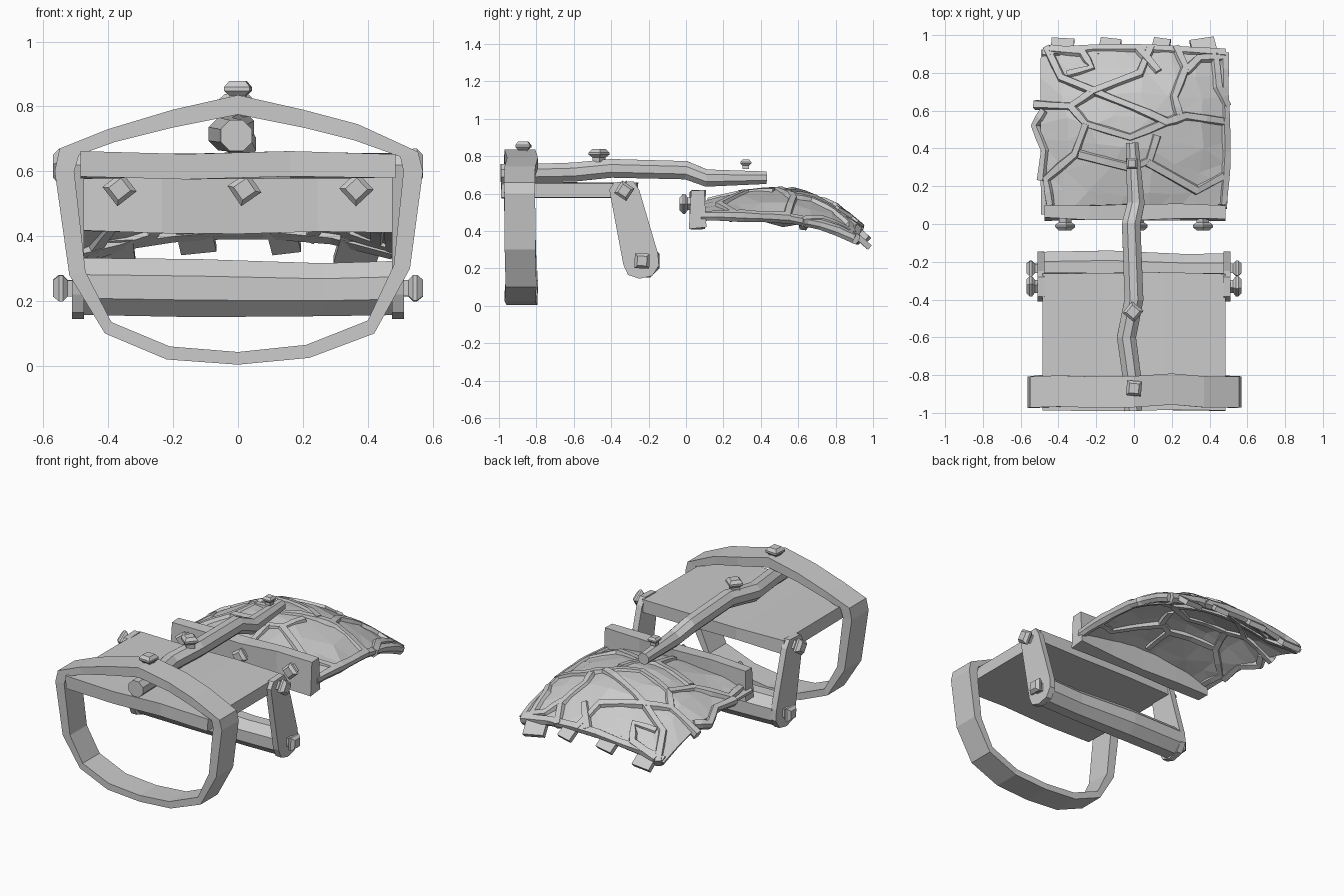
import bpy, bmesh, math, random
from mathutils import Vector, Matrix

if "Cube" in bpy.data.objects:
    bpy.data.objects.remove(bpy.data.objects["Cube"])
random.seed(4)


def finish(bm, name):
    bmesh.ops.recalc_face_normals(bm, faces=bm.faces)
    me = bpy.data.meshes.new(name)
    bm.to_mesh(me)
    bm.free()
    ob = bpy.data.objects.new(name, me)
    bpy.context.collection.objects.link(ob)
    return ob


def loft(bm, rings, close=False):
    vs = [[bm.verts.new(p) for p in r] for r in rings]
    n = len(vs[0])
    count = len(vs) if close else len(vs) - 1
    for i in range(count):
        a, b = vs[i], vs[(i + 1) % len(vs)]
        for j in range(n):
            k = (j + 1) % n
            bm.faces.new((a[j], a[k], b[k], b[j]))
    if not close:
        bm.faces.new(vs[0])
        bm.faces.new(vs[-1])


def sweep(bm, path, section, up=lambda p: Vector((0, 0, 1))):
    """Sweep (side, up) section along path of (point, scale)."""
    pts = [Vector(p) for p, s in path]
    rings = []
    for i, p in enumerate(pts):
        t = (pts[min(i + 1, len(pts) - 1)] - pts[max(i - 1, 0)]).normalized()
        side = t.cross(up(p)).normalized()
        u = side.cross(t)
        rings.append([p + (side * a + u * b) * path[i][1] for a, b in section])
    loft(bm, rings)


def circle(n, r=1.0):
    return [(r * math.cos(2 * math.pi * (i + .5) / n), r * math.sin(2 * math.pi * (i + .5) / n)) for i in range(n)]


def bolt(name, loc, axis, size=1.0, turn=0.2):
    """Chunky four-sided stud, wide in the middle."""
    bm = bmesh.new()
    prof = [(-.04, .035), (-.015, .035), (0, .056), (.012, .056), (.03, .036)]
    loft(bm, [[(r * math.cos(turn + k * math.pi / 2), r * math.sin(turn + k * math.pi / 2), h)
               for k in range(4)] for h, r in prof])
    q = Vector(axis).to_track_quat('Z', 'Y').to_matrix().to_4x4()
    bm.transform(Matrix.Translation(loc) @ q @ Matrix.Scale(size, 4))
    return finish(bm, name)


def plank(name, lo, hi, nx, jitter):
    """Board along x with unevenly hewn edges."""
    bm = bmesh.new()
    rings = []
    for i in range(nx + 1):
        x = lo[0] + (hi[0] - lo[0]) * i / nx
        rings.append([(x, y + random.uniform(-jitter, jitter), z + random.uniform(-jitter, jitter))
                      for y, z in ((lo[1], lo[2]), (hi[1], lo[2]), (hi[1], hi[2]), (lo[1], hi[2]))])
    loft(bm, rings)
    return finish(bm, name)


# Standing hoop
outer = [(0, .835), (-.2, .79), (-.4, .73), (-.55, .67), (-.565, .6), (-.52, .28), (-.41, .10), (-.22, .02),
         (0, .004), (.22, .025), (.42, .10), (.53, .3), (.57, .6), (.555, .66), (.37, .745), (.2, .79)]
inner = [(0, .775), (-.2, .735), (-.38, .69), (-.49, .65), (-.505, .6), (-.47, .29), (-.39, .135), (-.21, .06),
         (0, .043), (.21, .065), (.4, .14), (.48, .31), (.51, .6), (.5, .645), (.36, .695), (.2, .735)]
bm = bmesh.new()
rings = []
for (ox, oz), (ix, iz) in zip(outer, inner):
    d = random.uniform(-.01, .01)
    rings.append([(ox, -.965 + d, oz), (ox, -.80 + d, oz), (ix, -.80 + d, iz), (ix, -.965 + d, iz)])
loft(bm, rings, close=True)
finish(bm, "hoop")

# Deck board, front cross plank and lower roller
plank("deck_board", (-.485, -.99, .58), (.485, -.26, .658), 3, .006)
plank("cross_plank", (-.475, .025, .415), (.485, .10, .61), 4, .01)
bm = bmesh.new()
sweep(bm, [((-.48, -.235, .245), 1), ((-.13, -.23, .24), 1.02), ((.26, -.24, .235), .93), ((.48, -.24, .24), .95)],
      circle(8, .095))
finish(bm, "roller")

# Side straps holding the roller
strap = [(-.41, .62), (-.385, .66), (-.28, .665), (-.25, .62), (-.15, .28), (-.145, .215), (-.18, .16),
         (-.25, .145), (-.31, .165), (-.335, .22)]
for s, side in ((-1, "left"), (1, "right")):
    bm = bmesh.new()
    loft(bm, [[(x * s, y, z) for y, z in strap] for x in (.475, .512)])
    finish(bm, side + "_strap")
    bolt(side + "_upper_bolt", (s * .54, -.33, .615), (s, 0, 0))
    bolt(side + "_lower_bolt", (s * .54, -.235, .24), (s, 0, 0), turn=.75)

# Crooked pole along the spine
bm = bmesh.new()
sweep(bm, [((-.005, -.99, .71), .052), ((-.01, -.82, .71), .053), ((-.04, -.6, .715), .055),
           ((.0, -.4, .735), .054), ((-.015, 0, .725), .053), ((.01, .11, .683), .05), ((-.01, .43, .685), .036)],
      circle(8))
finish(bm, "pole")

# Studs on top and on the plank
bolt("hoop_bolt", (0, -.87, .848), (0, 0, 1), turn=.7)
bolt("pole_bolt", (-.005, -.465, .808), (0, 0, 1), turn=.1)
bolt("pole_tip_bolt", (-.01, .32, .76), (0, 0, 1), .72, .8)
for x in (-.365, .02, .365):
    bolt("plank_bolt", (x, -.005, .545), (0, -1, 0), .95, random.uniform(-.3, .3))

# Domed shell surface
YS = [.03, .2, .4, .55, .7, .82, .92, 1.0]
CREST = [.53, .575, .61, .615, .58, .51, .425, .36]
DROP = [.06, .10, .14, .155, .155, .12, .08, .06]


def height(x, y):
    y = min(max(y, YS[0]), .999)
    i = max(k for k in range(len(YS) - 1) if YS[k] <= y)
    t = (y - YS[i]) / (YS[i + 1] - YS[i])
    c = CREST[i] + t * (CREST[i + 1] - CREST[i])
    d = DROP[i] + t * (DROP[i + 1] - DROP[i])
    return c - d * (x / .5) ** 2


def normal(p):
    e = .03
    return Vector((height(p.x - e, p.y) - height(p.x + e, p.y),
                   height(p.x, p.y - e) - height(p.x, p.y + e), 2 * e)).normalized()


bm = bmesh.new()
N = 7
grid = []
for j in range(N + 1):
    row = []
    for i in range(N + 1):
        x = -.49 + .97 * i / N + (random.uniform(-.03, .03) if 0 < i < N else 0)
        y = .05 + .87 * j / N + (random.uniform(-.03, .03) if 0 < j < N else 0)
        row.append(bm.verts.new((x, y, height(x, y) + random.uniform(-.006, .006))))
    grid.append(row)
for j in range(N):
    for i in range(N):
        bm.faces.new((grid[j][i], grid[j][i + 1], grid[j + 1][i + 1], grid[j + 1][i]))
bmesh.ops.triangulate(bm, faces=bm.faces)
shell = finish(bm, "shell")
mod = shell.modifiers.new("thickness", 'SOLIDIFY')
mod.thickness = .022
mod.offset = 0

# Raised seams branching over the shell, both sides
seams = [
    [(-.46, .93), (-.38, .77), (-.21, .70), (.03, .79), (.09, .93)],
    [(-.21, .70), (-.33, .62), (-.52, .63)],
    [(-.33, .62), (-.25, .53), (-.02, .46), (.17, .54), (.27, .57), (.48, .54)],
    [(-.25, .53), (-.31, .37), (-.46, .24), (-.44, .1)],
    [(-.21, .70), (-.01, .62), (.17, .54)],
    [(-.29, .37), (-.01, .30), (.08, .34), (.12, .47)],
    [(.07, .33), (.33, .18), (.48, .26)],
    [(.22, .93), (.27, .82), (.21, .67), (.24, .56)],
    [(.27, .80), (.34, .87), (.48, .88)],
    [(.43, .87), (.44, .72), (.49, .62)],
    [(-.47, .60), (-.52, .52), (-.47, .39), (-.49, .23)],
    [(.48, .56), (.485, .38), (.48, .24), (.47, .08)],
    [(-.44, .92), (-.27, .90), (-.22, .82), (-.35, .79)],
    [(.13, .8), (.02, .92)], [(-.01, .30), (.0, .12)],
    [(-.48, .90), (-.2, .925), (.1, .92), (.48, .90)],
    [(.48, .9), (.475, .72), (.485, .55)],
]
section = [(-.026, 0), (-.017, .026), (.017, .026), (.026, 0), (.017, -.026), (-.017, -.026)]
bm = bmesh.new()
for line in seams:
    path = []
    for (ax, ay), (bx, by) in zip(line, line[1:]):
        for t in (0, .5):
            path.append((ax + (bx - ax) * t, ay + (by - ay) * t))
    path.append(line[-1])
    sweep(bm, [((x, y, height(x, y)), random.uniform(.85, 1.1)) for x, y in path], section, normal)
finish(bm, "shell_seams")

# Ragged tabs along the rear edge
bm = bmesh.new()
for x, w in ((-.38, .12), (-.13, .11), (.14, .09), (.37, .13)):
    z = height(x, .92)
    m = Matrix.Translation((x, .93, z - .022)) @ Matrix.Rotation(math.radians(-42), 4, 'X') \
        @ Matrix.Rotation(random.uniform(-.2, .2), 4, 'Z') @ Matrix.Diagonal((w, .12, .03, 1))
    bmesh.ops.create_cube(bm, size=1, matrix=m)
finish(bm, "rear_tabs")
